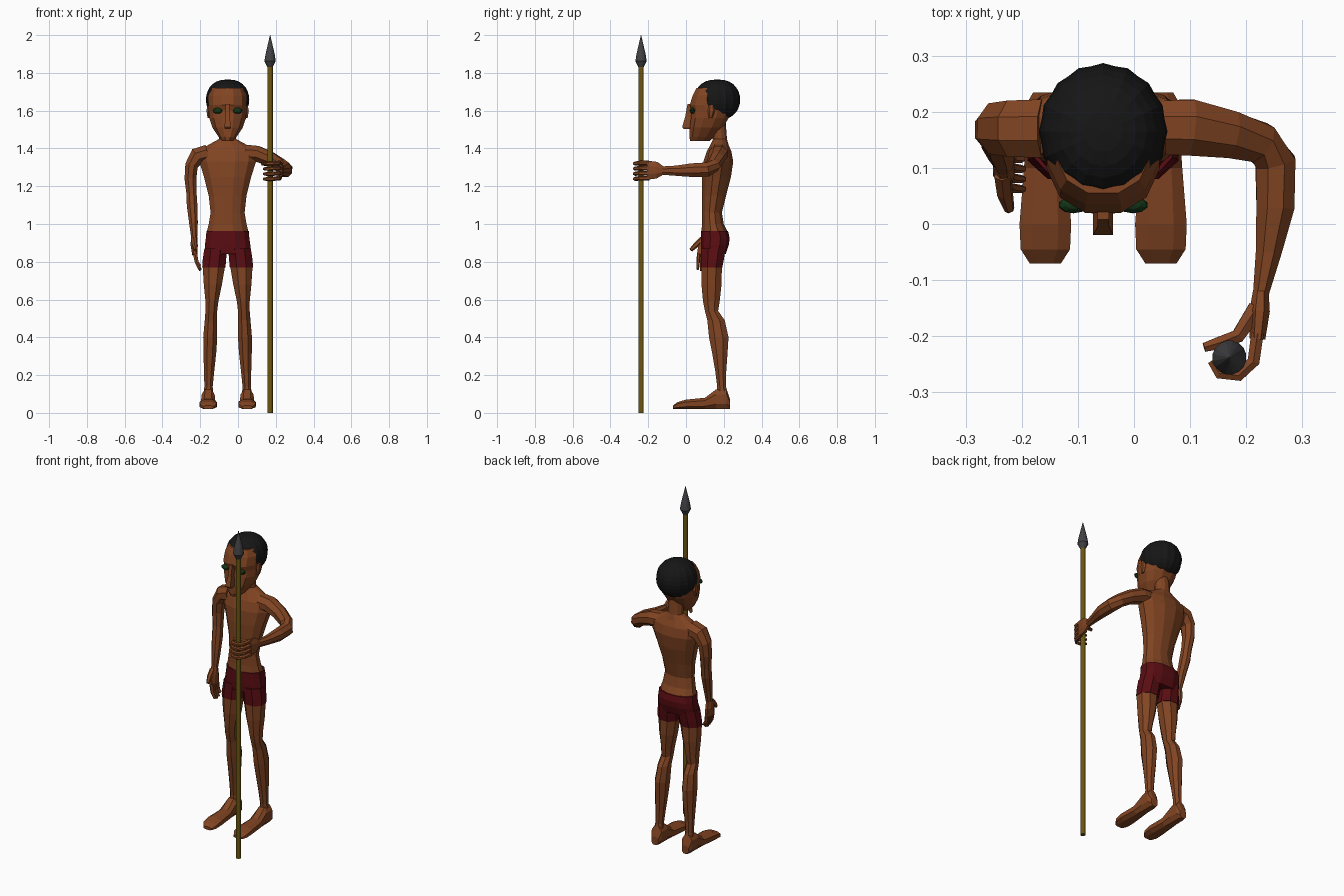
import bpy, bmesh, math
from mathutils import Vector

CX = -0.055  # body centre line
Y, Z = Vector((0, 1, 0)), Vector((0, 0, 1))


def mat(name, rgb):
    m = bpy.data.materials.new(name)
    m.diffuse_color = (*rgb, 1)
    return m


SKIN = mat("skin", (0.22, 0.058, 0.016))
RED = mat("red_cloth", (0.10, 0.004, 0.006))
BLACK = mat("black_hair", (0.008, 0.008, 0.008))
WOOD = mat("wood", (0.15, 0.09, 0.006))
STEEL = mat("dark_metal", (0.055, 0.055, 0.06))
GREEN = mat("green_eye", (0.006, 0.035, 0.008))


def finish(name, bm, m):
    bmesh.ops.recalc_face_normals(bm, faces=bm.faces)
    me = bpy.data.meshes.new(name)
    bm.to_mesh(me)
    bm.free()
    me.materials.append(m)
    ob = bpy.data.objects.new(name, me)
    bpy.context.collection.objects.link(ob)
    return ob


def loft(name, pts, m, n=8, axis=None, ref=Y, p=2.0, caps=True):
    """Skin rings (x, y, z, half_width, half_depth along ref) into a tube."""
    unit = []
    for i in range(n):
        t = math.tau * (i + 0.5) / n
        c, s = math.cos(t), math.sin(t)
        unit.append((math.copysign(abs(c) ** (2 / p), c), math.copysign(abs(s) ** (2 / p), s)))
    mx, my = max(u[0] for u in unit), max(u[1] for u in unit)
    bm = bmesh.new()
    rings = []
    cs = [Vector(q[:3]) for q in pts]
    for i, q in enumerate(pts):
        t = axis or (cs[min(i + 1, len(cs) - 1)] - cs[max(i - 1, 0)]).normalized()
        v = (ref - t * ref.dot(t)).normalized()
        u = v.cross(t)
        rings.append([bm.verts.new(cs[i] + u * q[3] * a / mx + v * q[4] * b / my) for a, b in unit])
    for r, s in zip(rings, rings[1:]):
        for i in range(n):
            bm.faces.new((r[i], r[(i + 1) % n], s[(i + 1) % n], s[i]))
    if caps:
        bm.faces.new(rings[0])
        bm.faces.new(rings[-1])
    return finish(name, bm, m)


def stack(rows, x=CX):
    """Rows of (z, front y, back y, half width) to ring points."""
    return [(x, (f + b) / 2, z, w, (b - f) / 2) for z, f, b, w in rows]


# Torso and neck
loft("torso", stack([(0.955, .081, .222, .111), (1.0, .085, .20, .1), (1.06, .085, .19, .09),
                     (1.15, .085, .212, .1), (1.25, .085, .238, .125), (1.33, .092, .25, .15),
                     (1.385, .11, .24, .155), (1.42, .13, .225, .1), (1.45, .143, .217, .045),
                     (1.54, .13, .21, .04)]), SKIN, 12, Z, caps=False)

# Shorts: hips and two legs
loft("shorts_hips", stack([(0.84, .082, .21, .122), (0.89, .08, .227, .12), (0.925, .08, .231, .115),
                           (0.962, .08, .223, .112)]), RED, 12, Z, p=2.5)

for s, side in ((-1, "right"), (1, "left")):
    def col(rows):
        return [(CX + s * o, (f + b) / 2, z, w, (b - f) / 2) for z, f, b, w, o in rows]
    loft(side + "_shorts_leg", col([(0.77, .08, .192, .0615, .073), (0.81, .08, .2, .062, .07),
                                    (0.87, .08, .21, .06, .063)]), RED, 8, Z)
    # Bare leg
    loft(side + "_leg", col([(0.08, .16, .225, .028, .103), (0.14, .165, .212, .022, .101),
                             (0.22, .155, .213, .027, .098), (0.32, .138, .22, .034, .094),
                             (0.4, .122, .225, .037, .092), (0.49, .113, .205, .033, .088),
                             (0.54, .1, .17, .031, .086), (0.59, .09, .178, .034, .083),
                             (0.68, .082, .188, .048, .078), (0.775, .081, .19, .059, .073)]),
         SKIN, 8, Z, caps=False)
    # Foot, heel to toe
    loft(side + "_foot", [(CX + s * .103, y, .02 + h / 2, w, h / 2) for y, h, w in
                          [(.234, .05, .022), (.215, .105, .033), (.16, .105, .034), (.1, .06, .038),
                           (.0, .05, .046), (-.045, .037, .044), (-.07, .018, .028)]],
         SKIN, 8, Y, Z, 2.5)
    # Eye
    bm = bmesh.new()
    bmesh.ops.create_uvsphere(bm, u_segments=10, v_segments=6, radius=1)
    for v in bm.verts:
        v.co = Vector((CX + s * .053 + v.co.x * .027, .034 + v.co.y * .015, 1.6 + v.co.z * .016))
    finish(side + "_eye", bm, GREEN)
    # Ear
    loft(side + "_ear", stack([(1.56, .12, .14, .006), (1.6, .115, .155, .012), (1.63, .12, .15, .006)],
                              CX + s * .1), SKIN, 6, Z)

# Head and nose
loft("head", stack([(1.44, .022, .125, .03), (1.46, .018, .15, .047), (1.51, .02, .195, .08),
                    (1.56, .026, .225, .097), (1.6, .03, .24, .1), (1.63, .02, .25, .101),
                    (1.68, .035, .255, .1), (1.72, .055, .25, .085)]), SKIN, 12, Z, p=2.3)
loft("nose", stack([(1.635, .008, .05, .01), (1.57, -.004, .05, .01), (1.513, -.02, .05, .018),
                    (1.503, -.012, .05, .014)]), SKIN, 4, Z)

# Hair: lobed cap with the face side cut away
bm = bmesh.new()
bmesh.ops.create_uvsphere(bm, u_segments=32, v_segments=14, radius=1)
for v in bm.verts:
    a = math.atan2(v.co.y, v.co.x)
    k = 1 + .015 * math.cos(16 * a)
    r = math.hypot(v.co.x, v.co.y)
    g = k * (r ** .8 / r if r > 1e-4 else 0)
    v.co = Vector((CX + v.co.x * .113 * g, .165 + v.co.y * .12 * g, 1.658 + v.co.z * .107))


def hairline(y):
    return 1.705 if y < .085 else 1.68 if y < .105 else 1.585 if y < .15 else 1.55


bmesh.ops.delete(bm, geom=[f for f in bm.faces
                           if f.calc_center_median().z < hairline(f.calc_center_median().y)],
                 context='FACES')
finish("hair", bm, BLACK)

# Hanging right arm and hand
loft("right_arm", [(-.16, .17, 1.375, .045, .052), (-.215, .17, 1.36, .045, .05),
                   (-.246, .17, 1.31, .034, .045), (-.252, .168, 1.24, .031, .037),
                   (-.246, .158, 1.16, .027, .031), (-.243, .148, 1.1, .028, .033),
                   (-.236, .125, 1.01, .023, .027), (-.232, .108, .93, .016, .021)], SKIN, 8)
loft("right_palm", [(-.232, .107, .935, .016, .021), (-.232, .1, .89, .019, .034),
                    (-.228, .096, .835, .014, .038)], SKIN, 8)
for i in range(4):
    y = .068 + i * .018
    e = .76 - .012 * (1.5 - abs(i - 1.5)) + .006 * i
    loft(f"right_finger_{i + 1}", [(-.228, y, .845, .011, .01), (-.218, y - .004, .795, .01, .009),
                                   (-.199, y - .006, e, .007, .007)], SKIN, 6)
loft("right_thumb", [(-.234, .088, .92, .014, .016), (-.23, .055, .89, .013, .015),
                     (-.222, .026, .862, .008, .01)], SKIN, 6)

# Left arm reaching forward
loft("left_arm", [(.04, .172, 1.375, .048, .045), (.1, .172, 1.372, .05, .042),
                  (.17, .16, 1.345, .042, .037), (.225, .145, 1.31, .036, .035),
                  (.252, .11, 1.288, .036, .038), (.252, .03, 1.285, .034, .036),
                  (.24, -.05, 1.282, .023, .027), (.226, -.125, 1.283, .014, .022)],
     SKIN, 8, None, Z)
loft("left_palm", [(.226, -.12, 1.283, .014, .022), (.224, -.155, 1.285, .018, .044),
                   (.22, -.205, 1.285, .014, .05)], SKIN, 8, None, Z)
# Fingers and thumb around the shaft
for i in range(4):
    z = 1.323 - .027 * i
    loft(f"left_finger_{i + 1}", [(.22, -.195, z, .011, .013), (.213, -.245, z, .011, .012),
                                  (.187, -.27, z - .003, .01, .011), (.152, -.266, z - .004, .01, .01),
                                  (.138, -.244, z - .004, .007, .008)], SKIN, 6, None, Z)
loft("left_thumb", [(.218, -.15, 1.3, .015, .016), (.185, -.2, 1.312, .012, .014),
                    (.152, -.212, 1.318, .011, .012), (.125, -.22, 1.32, .008, .009)],
     SKIN, 6, None, Z)

# Spear
SX, SY = .17, -.238
loft("spear_shaft", [(SX, SY, 0, .014, .014), (SX, SY, 1.84, .014, .014)], WOOD, 12, Z)
loft("spear_head", [(SX, SY, z, r, r) for z, r in
                    [(1.83, .014), (1.862, .03), (1.9, .024), (2.0, .0008)]], STEEL, 16, Z)
